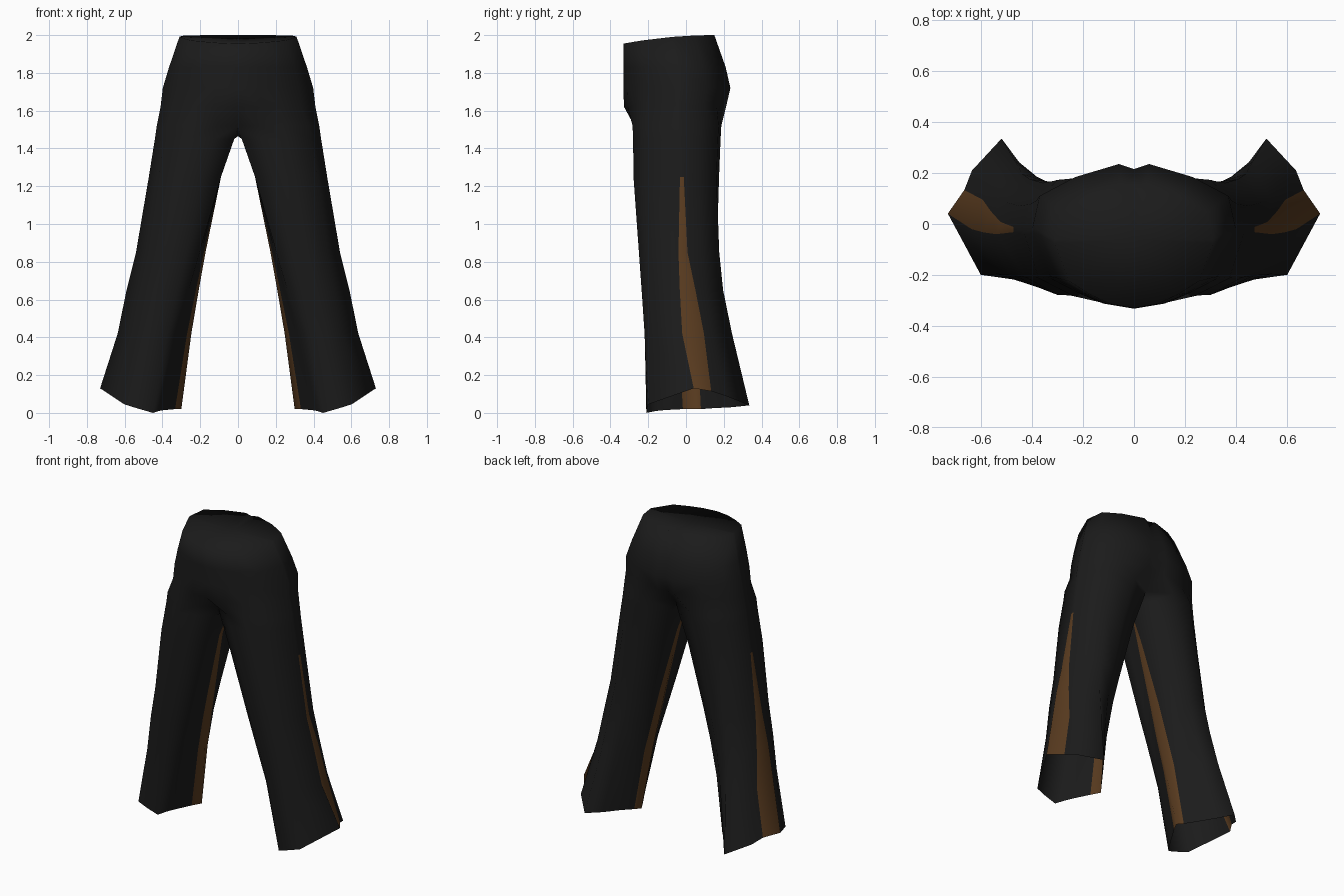
import bpy, bmesh

if "Cube" in bpy.data.objects:
    bpy.data.objects.remove(bpy.data.objects["Cube"])

def material(name, rgb):
    m = bpy.data.materials.new(name)
    m.diffuse_color = (*rgb, 1)
    m.use_nodes = True
    m.node_tree.nodes["Principled BSDF"].inputs["Base Color"].default_value = m.diffuse_color
    return m

# Cross-sections as (across, depth) fractions: columns 0-9 run from front centre
# around the outside to back centre, 10-13 return along the inner leg.
TORSO = [(0, 0), (.3, .035), (.55, .11), (.82, .22), (1, .53), (1, .56),
         (.93, .78), (.58, .91), (.15, 1), (0, .965)]
THIGH = [(0, .15), (.25, .02), (.55, 0), (.87, .15), (1, .52), (1, .56),
         (.94, .77), (.7, .97), (.35, 1), (0, .84), (0, .5), (0, .5),
         (0, .5), (0, .3)]
# Hem adds a height for each column
HEM = [(.28, .09, .01), (.35, 0, 0), (.55, .005, .025), (.70, .02, .045),
       (1, .46, .13), (.85, .63, .115), (.78, .77, .09), (.51, 1, .04),
       (.35, .83, .03), (.19, .65, .025), (.07, .53, .02), (0, .465, .02),
       (.077, .355, .02), (.21, .18, .015)]

# Torso rows: height, half width, front y, back y
TORSO_ROWS = [(2.0, .31, -.33, .15), (1.83, .365, -.332, .21),
              (1.72, .398, -.332, .235), (1.62, .41, -.328, .212)]
# Leg rows: height, inner x, outer x, front y, back y, blend towards hem shape
LEG_ROWS = [(1.52, 0, .43, -.283, .187, 0), (1.45, .02, .44, -.28, .183, 0),
            (1.25, .09, .472, -.278, .175, 0), (.85, .172, .54, -.25, .185, .3),
            (.65, .208, .59, -.236, .203, .5), (.42, .247, .637, -.221, .247, .75),
            (0, .30, .73, -.21, .335, 1)]
# Stripe edges (y) at each height: outer front, outer back, inner front, inner back
STRIPES = {1.25: (-.032, -.012, -.07, -.035), .85: (-.04, .008, -.06, .015),
           .65: (-.033, .05, -.055, .035), .42: (-.02, .095, -.04, .06)}

bm = bmesh.new()

def put(u, v, z, xi, xo, yf, yb):
    return bm.verts.new((xi + u * (xo - xi), yf + v * (yb - yf), z))

torso = []
for i, (z, w, yf, yb) in enumerate(TORSO_ROWS):
    # the waistline dips at the front
    dip = .045 if i == 0 else 0
    torso.append([put(u, v, z - dip * (1 - v) ** 2, 0, w, yf, yb)
                  for u, v in TORSO])

legs = []
for i, (z, xi, xo, yf, yb, t) in enumerate(LEG_ROWS):
    row = []
    for k, ((u, v), (hu, hv, hz)) in enumerate(zip(THIGH, HEM)):
        h = hz if z == 0 else z
        if i == 0 and k > 9:
            h = 1.465      # crotch seam
        vert = put(u + t * (hu - u), v + t * (hv - v), h, xi, xo, yf, yb)
        if z in STRIPES and k in (4, 5, 12, 10):
            vert.co.y = STRIPES[z][(4, 5, 12, 10).index(k)]
        row.append(vert)
    legs.append(row)

# Hips
rows = torso + [legs[0][:10]]
for a, b in zip(rows, rows[1:]):
    for k in range(9):
        bm.faces.new((a[k], b[k], b[k + 1], a[k + 1]))

# Legs with tapered stripes down the outer and inner sides
for i, (a, b) in enumerate(zip(legs, legs[1:])):
    for k in range(14):
        n = (k + 1) % 14
        f = bm.faces.new((a[k], b[k], b[n], a[n]))
        striped = (k == 4 and i >= 2) or (k in (10, 11) and i >= 1)
        f.material_index = 1 if striped else 0

# Waist closure
c = bm.verts.new((0, -.06, 1.975))
for k in range(9):
    bm.faces.new((c, torso[0][k], torso[0][k + 1]))

bmesh.ops.remove_doubles(bm, verts=bm.verts, dist=.0005)
bmesh.ops.recalc_face_normals(bm, faces=bm.faces)
# keep the outside facing outward
ref = max(bm.faces, key=lambda f: f.calc_center_median().x)
if ref.normal.x < 0:
    bmesh.ops.reverse_faces(bm, faces=bm.faces)
for f in bm.faces:
    f.smooth = True

mesh = bpy.data.meshes.new("trousers")
bm.to_mesh(mesh)
bm.free()
mesh.materials.append(material("charcoal cloth", (.011, .011, .011)))
mesh.materials.append(material("brown stripe", (.1, .044, .014)))
obj = bpy.data.objects.new("trousers", mesh)
bpy.context.collection.objects.link(obj)

# Other half
mir = obj.modifiers.new("mirror", 'MIRROR')
mir.use_clip = True
mir.merge_threshold = .002
